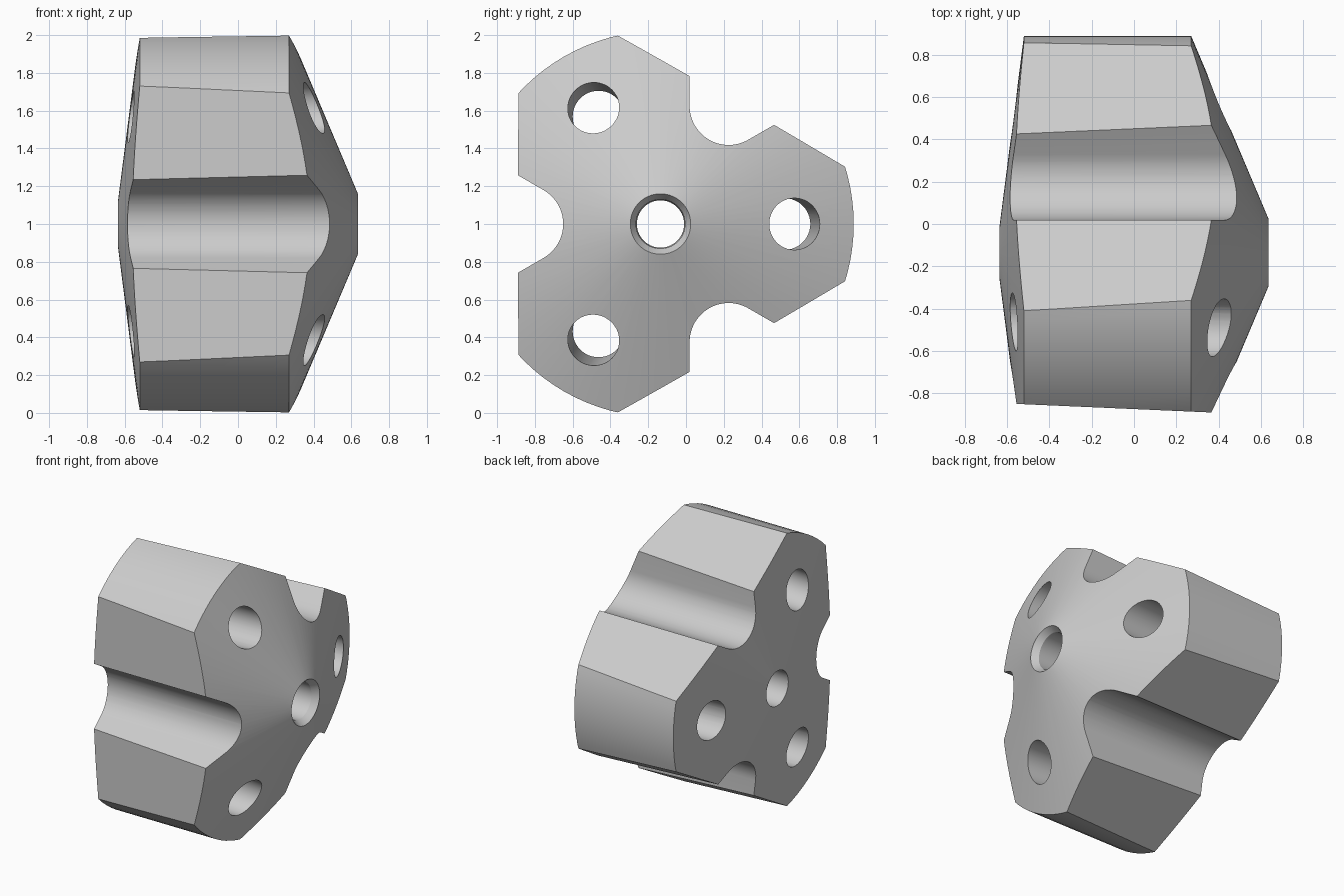
import bpy, bmesh
from math import sin, cos, tan, radians, pi
from mathutils import Matrix, Vector

cube = bpy.data.objects.get("Cube")
if cube:
    bpy.data.objects.remove(cube, do_unlink=True)

AXIS = Vector((0, -0.135, 1))   # main axis runs along x through here
RADIUS = 1.023                  # rim of the body
BORE = 0.125

grey = bpy.data.materials.new("plain_grey")
grey.use_nodes = True
grey.diffuse_color = (0.6, 0.6, 0.6, 1)
grey.node_tree.nodes["Principled BSDF"].inputs["Base Color"].default_value = (0.6, 0.6, 0.6, 1)


def add_object(name, bm):
    bmesh.ops.recalc_face_normals(bm, faces=bm.faces)
    mesh = bpy.data.meshes.new(name)
    bm.to_mesh(mesh)
    bm.free()
    obj = bpy.data.objects.new(name, mesh)
    bpy.context.collection.objects.link(obj)
    mesh.materials.append(grey)
    return obj


def lathe(name, profile, steps):
    """Closed (x, radius) profile turned around the main axis."""
    bm = bmesh.new()
    verts = [bm.verts.new((x, r, 0)) for x, r in profile]
    edges = [bm.edges.new((a, b)) for a, b in zip(verts, verts[1:] + verts[:1])]
    bmesh.ops.spin(bm, geom=verts + edges, cent=(0, 0, 0), axis=(1, 0, 0),
                   angle=2 * pi, steps=steps)
    bmesh.ops.remove_doubles(bm, verts=bm.verts, dist=1e-4)
    bmesh.ops.translate(bm, verts=bm.verts, vec=AXIS)
    return add_object(name, bm)


def cutter(name, section, angle, draft=0.0):
    """Bar along x with a (radial, sideways) section; draft shifts it outward along x."""
    bm = bmesh.new()
    rings = [[bm.verts.new((x, u + draft * x, v)) for u, v in section] for x in (-1, 1)]
    for ring in rings:
        bm.faces.new(ring)
    n = len(section)
    for i in range(n):
        j = (i + 1) % n
        bm.faces.new((rings[0][i], rings[0][j], rings[1][j], rings[1][i]))
    bm.transform(Matrix.Translation(AXIS) @ Matrix.Rotation(radians(angle), 4, 'X'))
    obj = add_object(name, bm)
    obj.hide_render = True
    return obj


# Body: two cones joined by a rim, with a chamfered central bore
body = lathe("drill_head_body", [
    (-0.635, BORE), (-0.52, RADIUS), (0.27, RADIUS),
    (0.635, 0.16), (0.59, 0.13)], 96)

# Groove section: round bottom with walls flaring at thirty degrees
groove_r, groove_u = 0.207, 0.722
arc = [(groove_u + groove_r * cos(a), groove_r * sin(a))
       for a in (radians(120 + 120 * i / 20) for i in range(21))]
outer_u = 1.3
outer_v = arc[0][1] + (outer_u - arc[0][0]) * tan(radians(30))
groove = [(outer_u, outer_v)] + arc + [(outer_u, -outer_v)]

# Drafted flat section, and slightly tilted round hole section
flat = [(0.739, -0.9), (1.3, -0.9), (1.3, 0.9), (0.739, 0.9)]
hole = [(0.687 + 0.137 * cos(2 * pi * i / 48), 0.137 * sin(2 * pi * i / 48))
        for i in range(48)]

cutters = []
for k in range(3):
    arm = 120 * k
    cutters.append(cutter("flat_cutter", flat, arm + 60, 0.044))
    cutters.append(cutter("groove_cutter", groove, arm + 60))
    cutters.append(cutter("hole_cutter", hole, arm, 0.056))

# Cut the body, then bake the result and drop the helpers
for c in cutters:
    mod = body.modifiers.new(c.name, 'BOOLEAN')
    mod.operation = 'DIFFERENCE'
    mod.solver = 'EXACT'
    mod.object = c
bpy.context.view_layer.update()
baked = bpy.data.meshes.new_from_object(
    body.evaluated_get(bpy.context.evaluated_depsgraph_get()))
body.modifiers.clear()
body.data = baked
baked.materials.clear()
baked.materials.append(grey)
for poly in baked.polygons:
    poly.material_index = 0
for c in cutters:
    bpy.data.objects.remove(c, do_unlink=True)

# Smooth curved faces, keep edges sharp
bpy.ops.object.select_all(action='DESELECT')
body.select_set(True)
bpy.context.view_layer.objects.active = body
bpy.ops.object.shade_smooth_by_angle(angle=radians(25))
